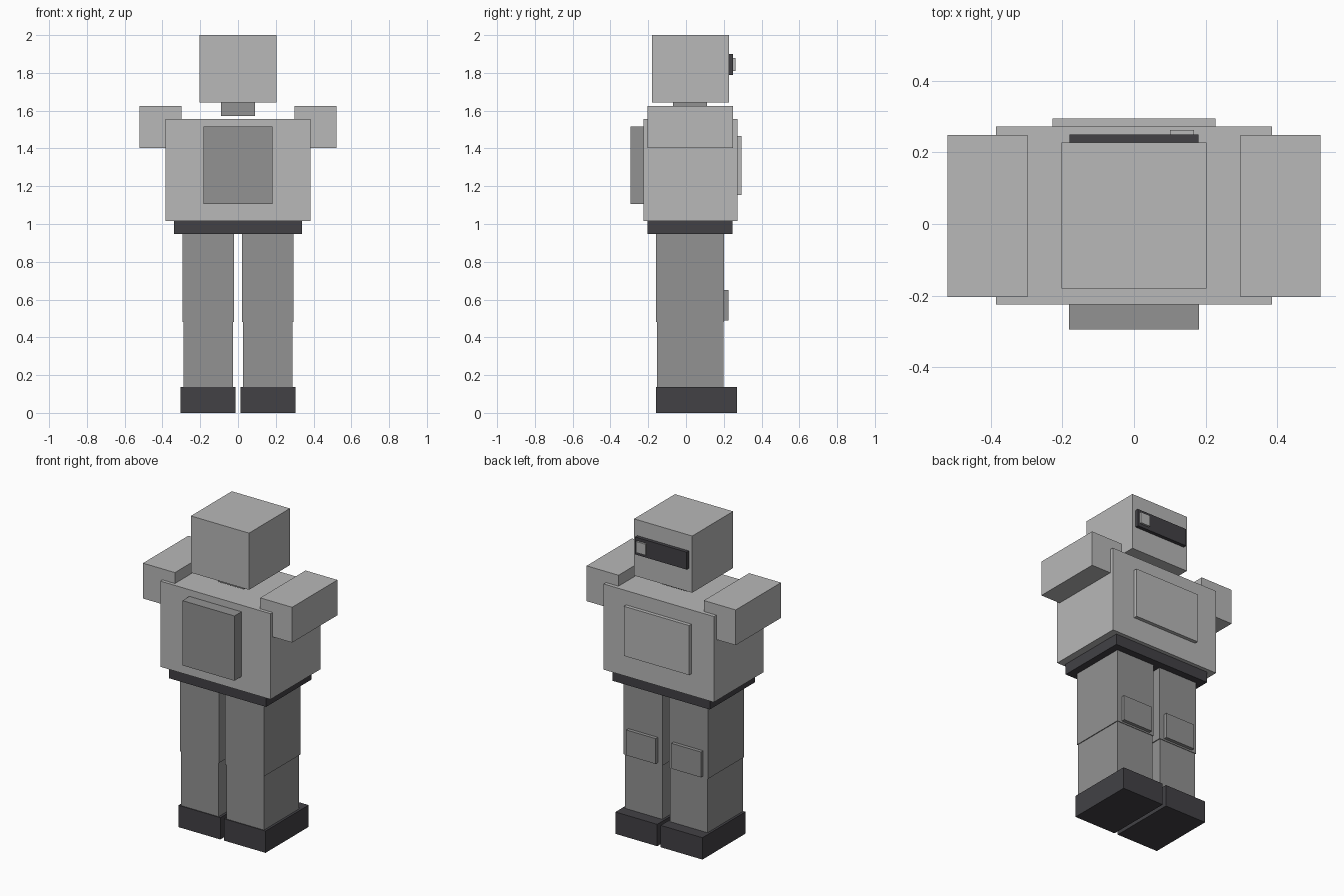
import bpy
import bmesh
from mathutils import Vector

if "Cube" in bpy.data.objects:
    bpy.data.objects.remove(bpy.data.objects["Cube"])


def material(name, color):
    m = bpy.data.materials.new(name)
    m.diffuse_color = (*color, 1)
    m.use_nodes = True
    m.node_tree.nodes["Principled BSDF"].inputs["Base Color"].default_value = m.diffuse_color
    return m


LIGHT = material("light grey", (0.48, 0.48, 0.48))
MID = material("mid grey", (0.288, 0.288, 0.288))
DARK = material("dark charcoal", (0.0545, 0.053, 0.06))


def box(name, x, y, z, mat):
    """Axis-aligned box from (min, max) pairs."""
    bm = bmesh.new()
    bmesh.ops.create_cube(bm, size=1)
    lo, hi = Vector((x[0], y[0], z[0])), Vector((x[1], y[1], z[1]))
    for v in bm.verts:
        v.co = Vector([lo[i] + (v.co[i] + 0.5) * (hi[i] - lo[i]) for i in range(3)])
    me = bpy.data.meshes.new(name)
    bm.to_mesh(me)
    bm.free()
    me.materials.append(mat)
    ob = bpy.data.objects.new(name, me)
    bpy.context.collection.objects.link(ob)
    return ob


def pair(name, x, y, z, mat):
    """Right box and its mirror image on the left."""
    box("right_" + name, x, y, z, mat)
    box("left_" + name, (-x[1], -x[0]), y, z, mat)


# Head, visor and visor lamp
box("head", (-0.203, 0.203), (-0.18, 0.228), (1.642, 2.0), LIGHT)
box("visor", (-0.18, 0.18), (0.228, 0.25), (1.79, 1.90), DARK)
box("visor_lamp", (0.10, 0.167), (0.25, 0.262), (1.81, 1.88), LIGHT)
box("neck", (-0.09, 0.09), (-0.07, 0.11), (1.573, 1.642), MID)

# Body
box("torso", (-0.385, 0.385), (-0.225, 0.272), (1.016, 1.557), LIGHT)
box("chest_plate", (-0.228, 0.228), (0.272, 0.295), (1.154, 1.467), LIGHT)
box("backpack", (-0.182, 0.182), (-0.295, -0.225), (1.106, 1.515), MID)
box("belt", (-0.339, 0.339), (-0.204, 0.247), (0.948, 1.016), DARK)

# Shoulders and legs, mirrored
pair("shoulder", (0.298, 0.521), (-0.204, 0.248), (1.403, 1.626), LIGHT)
pair("upper_leg", (0.022, 0.294), (-0.159, 0.202), (0.48, 0.948), MID)
pair("knee_pad", (0.055, 0.261), (0.202, 0.224), (0.49, 0.65), MID)
pair("lower_leg", (0.027, 0.289), (-0.154, 0.198), (0.138, 0.48), MID)
pair("boot", (0.012, 0.304), (-0.159, 0.27), (0.0, 0.138), DARK)
